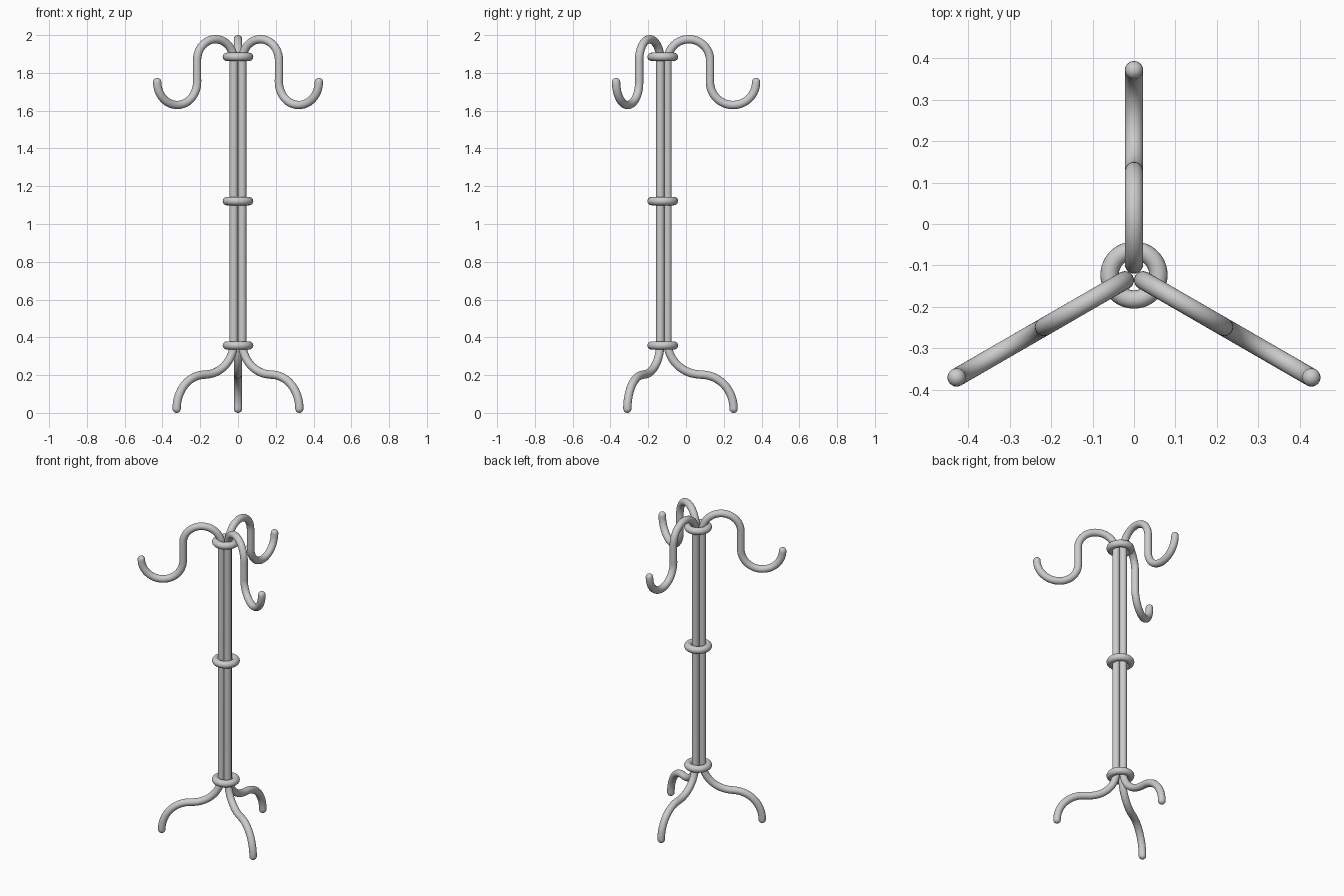
import bpy, bmesh
from math import sin, cos, pi, radians
from mathutils import Vector

if "Cube" in bpy.data.objects:
    bpy.data.objects.remove(bpy.data.objects["Cube"])

AXIS_Y = -0.123   # stand axis in y
R = 0.022         # tube radius
SIDES = 24


def arc(cr, cz, rx, rz, a0, a1, n):
    """Points (r, z) along an elliptical arc, angles in degrees."""
    pts = []
    for i in range(n + 1):
        a = radians(a0 + (a1 - a0) * i / n)
        pts.append(Vector((cr + rx * cos(a), cz + rz * sin(a))))
    return pts


def finish(bm, name):
    bmesh.ops.recalc_face_normals(bm, faces=bm.faces)
    me = bpy.data.meshes.new(name)
    bm.to_mesh(me)
    bm.free()
    for p in me.polygons:
        p.use_smooth = True
    return me


def tube_mesh(path, name):
    """Sweep a round tube with domed ends along a planar (r, z) path."""
    n = len(path)
    sec = []
    for i, p in enumerate(path):
        t = (path[min(i + 1, n - 1)] - path[max(i - 1, 0)]).normalized()
        sec.append((p, t, R))
    domes = [radians(a) for a in (20, 40, 60, 78)]
    p0, t0, _ = sec[0]
    p1, t1, _ = sec[-1]
    start = [(p0 - t0 * R * sin(a), t0, R * cos(a)) for a in reversed(domes)]
    end = [(p1 + t1 * R * sin(a), t1, R * cos(a)) for a in domes]
    bm = bmesh.new()
    rings = []
    for p, t, rad in start + sec + end:
        ring = []
        for k in range(SIDES):
            a = 2 * pi * k / SIDES
            u, v = rad * cos(a), rad * sin(a)
            ring.append(bm.verts.new((p.x - t.y * u, v, p.y + t.x * u)))
        rings.append(ring)
    for a, b in zip(rings, rings[1:]):
        for k in range(SIDES):
            j = (k + 1) % SIDES
            bm.faces.new((a[k], a[j], b[j], b[k]))
    bm.faces.new(rings[0])
    bm.faces.new(rings[-1])
    return finish(bm, name)


# One bent tube: hook, arch, pole and leg
path = arc(0.372, 1.752, 0.122, 0.122, 0, -180, 28)
path += arc(0.138, 1.866, 0.1125, 0.112, 0, 180, 28)
path += arc(0.203, 0.375, 0.1776, 0.172, 180, 265, 16)
path += arc(0.205, 0.022, 0.17, 0.18, 85, 0, 16)
rod = tube_mesh(path, "bent_rod")

for i, ang in enumerate((90, 210, 330)):
    ob = bpy.data.objects.new(f"bent_rod_{i + 1}", rod)
    ob.location = (0, AXIS_Y, 0)
    ob.rotation_euler = (0, 0, radians(ang))
    bpy.context.collection.objects.link(ob)

# Binding rings around the pole
for name, z in (("lower_ring", 0.357), ("middle_ring", 1.121), ("upper_ring", 1.885)):
    bpy.ops.mesh.primitive_torus_add(location=(0, AXIS_Y, z), major_radius=0.059,
                                     minor_radius=R, major_segments=48, minor_segments=20)
    ring = bpy.context.object
    ring.name = name
    bpy.ops.object.shade_smooth()
